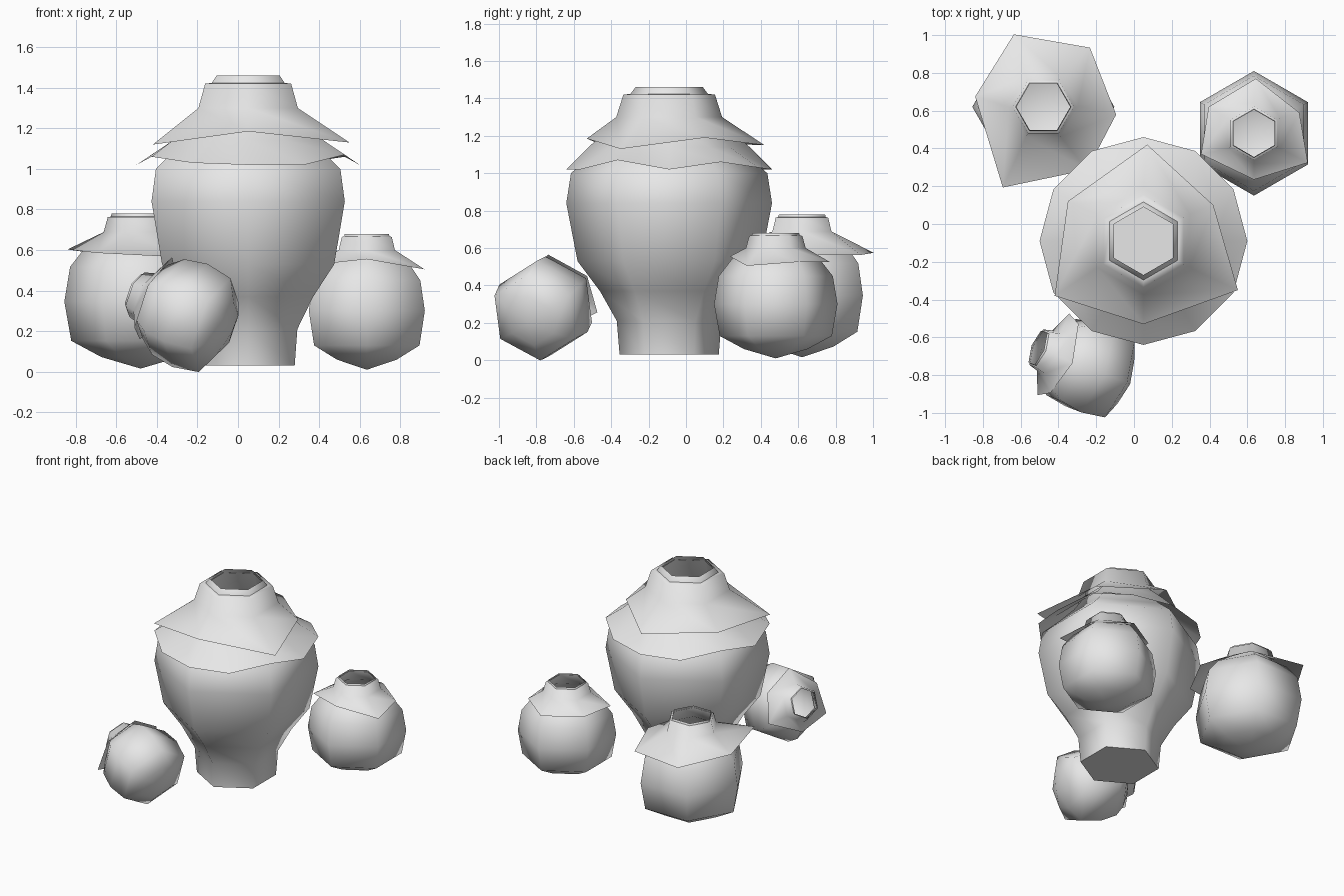
import bpy
import bmesh
from math import cos, sin, pi
from mathutils import Matrix, Vector

old = bpy.data.objects.get("Cube")
if old:
    bpy.data.objects.remove(old, do_unlink=True)

CLAY = (0.8, 0.8, 0.8, 1)
clay = bpy.data.materials.new("pale_clay")
clay.use_nodes = True
clay.diffuse_color = CLAY
clay.node_tree.nodes["Principled BSDF"].inputs["Base Color"].default_value = CLAY


def ring(r, z, n=6):
    """Clockwise hexagon with a corner on +y; n=12 adds the edge midpoints."""
    pts = []
    for i in range(n):
        a = pi / 2 - 2 * pi * i / n
        k = r * cos(pi / 6) if n == 12 and i % 2 else r
        pts.append((k * cos(a), k * sin(a), z))
    return pts


def loft(name, rings, matrix, floor=False, pole=None):
    """Skin rings from bottom to top, with an optional flat floor or pointed base."""
    bm = bmesh.new()
    rows = [[bm.verts.new(p) for p in pts] for pts in rings]
    n = len(rows[0])
    for a, b in zip(rows, rows[1:]):
        for i in range(n):
            j = (i + 1) % n
            bm.faces.new((a[i], b[i], b[j], a[j]))
    if pole is not None:
        tip = bm.verts.new((0, 0, pole))
        for i in range(n):
            bm.faces.new((tip, rows[0][i], rows[0][(i + 1) % n]))
    for f in bm.faces:
        f.smooth = True
    if floor:
        base = bm.faces.new(rows[0])
        for e in base.edges:
            e.smooth = False
    mesh = bpy.data.meshes.new(name)
    bm.to_mesh(mesh)
    bm.free()
    mesh.materials.append(clay)
    obj = bpy.data.objects.new(name, mesh)
    obj.matrix_world = matrix
    bpy.context.collection.objects.link(obj)


# Large jar with its two cloth covers
big = Matrix.Translation((0.05, -0.09, 0))
profile = [(.265, .03), (.28, .21), (.37, .37), (.49, .53), (.55, .84), (.525, 1.0),
           (.41, 1.1), (.31, 1.2), (.24, 1.3), (.21, 1.42), (.18, 1.46)]
loft("large_jar", [ring(r, z) for r, z in profile], big, floor=True)

lower_z = [1.02, 1.03, 1.06, 1.02, 1.07, 1.02]
lower_hem = [(x, y, lower_z[i % 6]) for i, (x, y, _) in enumerate(
    [Vector(p) * 0.55 / cos(pi / 6 * 0) for p in
     [(cos(pi / 2 - i * pi / 6), sin(pi / 2 - i * pi / 6), 0) for i in range(12)]])]
loft("large_lower_cover", [lower_hem, ring(.43, 1.14, 12), ring(.29, 1.27, 12)], big)

upper_hem = [(.02, .51, 1.15), (.37, .19, 1.19), (.50, -.26, 1.13),
             (0, -.44, 1.185), (-.47, -.29, 1.12), (-.40, .21, 1.16)]
loft("large_upper_cover", [upper_hem, ring(.283, 1.3), ring(.245, 1.42), ring(.2, 1.425)], big)

# Small jars share one shape, measured from the belly centre
small = [(.17, -.23), (.3, -.16), (.33, .01), (.305, .16), (.235, .25), (.145, .31),
         (.13, .375), (.125, .39)]
hem = [(.01, .29, .235), (.24, .11, .235), (.285, -.155, .215),
       (0, -.245, .265), (-.28, -.11, .235), (-.24, .14, .24)]
wide_hem = [(.05, .36, .21), (.325, .13, .2), (.275, -.2, .2),
            (.03, -.355, .2), (-.35, -.23, .22), (-.25, .2, .235)]

axis = Vector((-.28, .11, .11)).normalized()
side = Vector((0, 0, 1)).cross(axis).normalized()
tilt = Matrix((side, axis.cross(side), axis)).transposed().to_4x4()

jars = [
    ("left_jar", Matrix.Translation((.635, .48, .29)), hem),
    ("back_jar", Matrix.Translation((-.48, .62, .335)) @ Matrix.Rotation(pi / 6, 4, 'Z')
     @ Matrix.Scale(1.14, 4), wide_hem),
    ("fallen_jar", Matrix.Translation((-.23, -.765, .275)) @ tilt
     @ Matrix.Scale(.82, 4), hem),
]
for name, place, edge in jars:
    loft(name, [ring(r, z) for r, z in small], place, pole=-.28)
    loft(name + "_cover", [edge, ring(.16, .31), ring(.142, .375), ring(.125, .378)], place)
